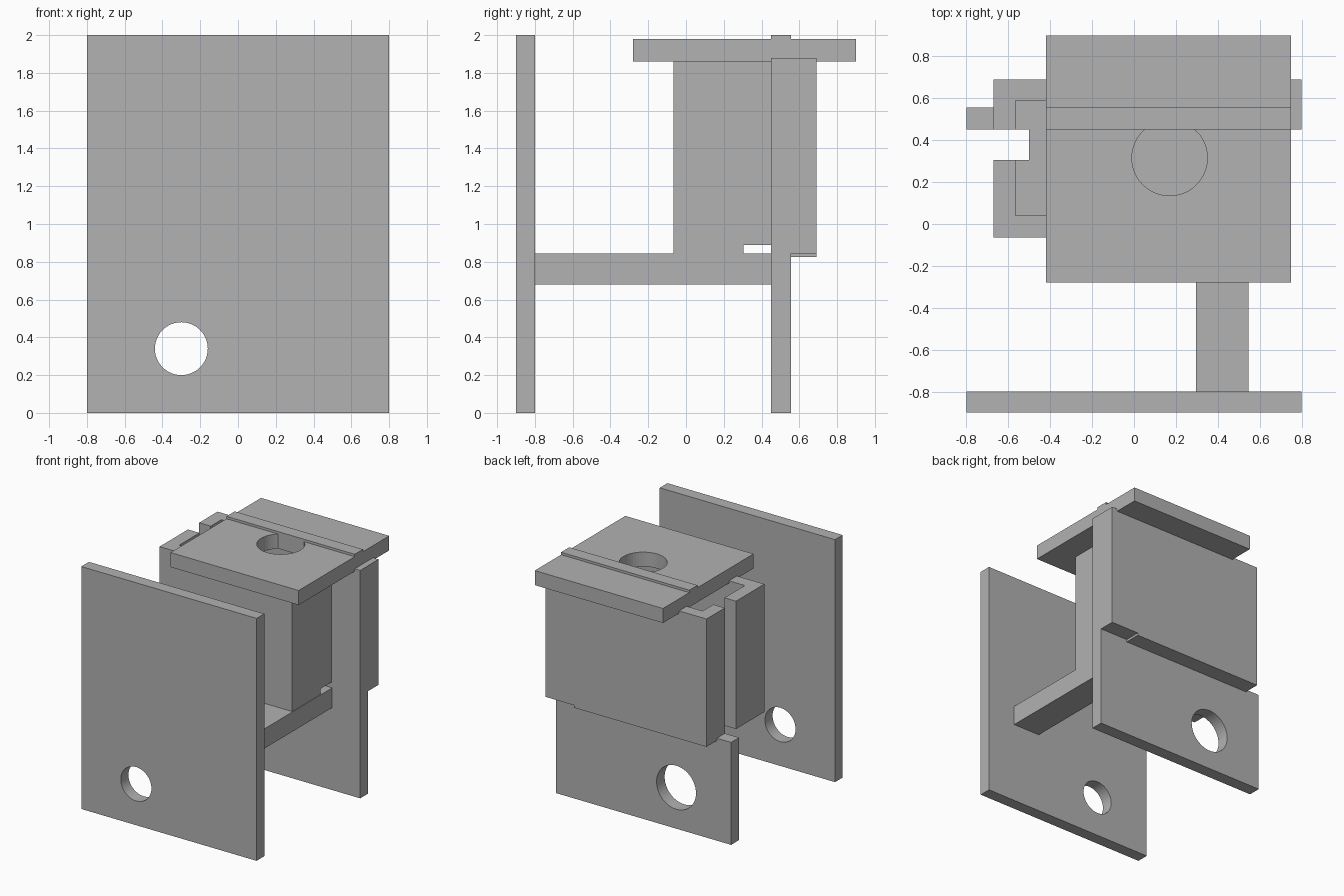
import bpy
from math import pi

old = bpy.data.objects.get("Cube")
if old:
    bpy.data.objects.remove(old, do_unlink=True)

grey = bpy.data.materials.new("plain_grey")
grey.use_nodes = True
GREY = (0.445, 0.445, 0.445, 1)
grey.diffuse_color = GREY
for node in grey.node_tree.nodes:
    if node.type == 'BSDF_PRINCIPLED':
        node.inputs["Base Color"].default_value = GREY


def finish(name):
    obj = bpy.context.object
    obj.name = name
    obj.data.materials.append(grey)
    bpy.ops.object.transform_apply(location=False, rotation=True, scale=True)
    return obj


def box(name, x, y, z):
    """Box from its (low, high) range on each axis."""
    spans = (x, y, z)
    bpy.ops.mesh.primitive_cube_add(size=1, location=[(a + b) / 2 for a, b in spans])
    bpy.context.object.scale = [b - a for a, b in spans]
    return finish(name)


def drill(name, radius, centre, rotation=(0, 0, 0)):
    bpy.ops.mesh.primitive_cylinder_add(vertices=48, radius=radius, depth=0.4,
                                        location=centre, rotation=rotation)
    return finish(name)


def cut(target, cutter):
    mod = target.modifiers.new(cutter.name, 'BOOLEAN')
    mod.operation = 'DIFFERENCE'
    mod.solver = 'EXACT'
    mod.object = cutter
    cutter.hide_render = True
    cutter.hide_viewport = True
    cutter.display_type = 'WIRE'


across = (pi / 2, 0, 0)

# Front plate and shorter back plate, with aligned holes
front_plate = box("front_plate", (-0.8, 0.8), (-0.9, -0.8), (0, 2))
cut(front_plate, drill("front_hole_cutter", 0.14, (-0.3, -0.85, 0.34), across))
back_plate = box("back_plate", (-0.8, 0.8), (0.45, 0.555), (0, 0.845))
cut(back_plate, drill("back_hole_cutter", 0.18, (-0.3, 0.5, 0.34), across))

# Beam joining the plates
box("connecting_beam", (0.295, 0.545), (-0.8, 0.45), (0.68, 0.843))

# Open housing with a hollow inside and a slot through floor and side
housing = box("housing", (-0.67, 0.54), (-0.065, 0.69), (0.825, 1.88))
cut(housing, box("cavity_cutter", (-0.565, 0.435), (0.04, 0.59), (0.89, 2)))
cut(housing, box("side_slot_cutter", (-0.75, -0.5), (0.305, 0.45), (0.7, 2)))
cut(housing, box("floor_slot_cutter", (-0.6, 0.6), (0.305, 0.45), (0.7, 0.89)))

# Solid block that extends the rear wall to the plate end
box("rear_end_block", (0.54, 0.8), (0.45, 0.69), (0.845, 1.88))

# Lid with a round hole and a raised tab crossing it
lid = box("lid", (-0.42, 0.75), (-0.28, 0.9), (1.86, 1.98))
cut(lid, drill("lid_hole_cutter", 0.18, (0.17, 0.315, 1.92)))
box("lid_tab", (-0.42, 0.75), (0.45, 0.557), (1.86, 2))
